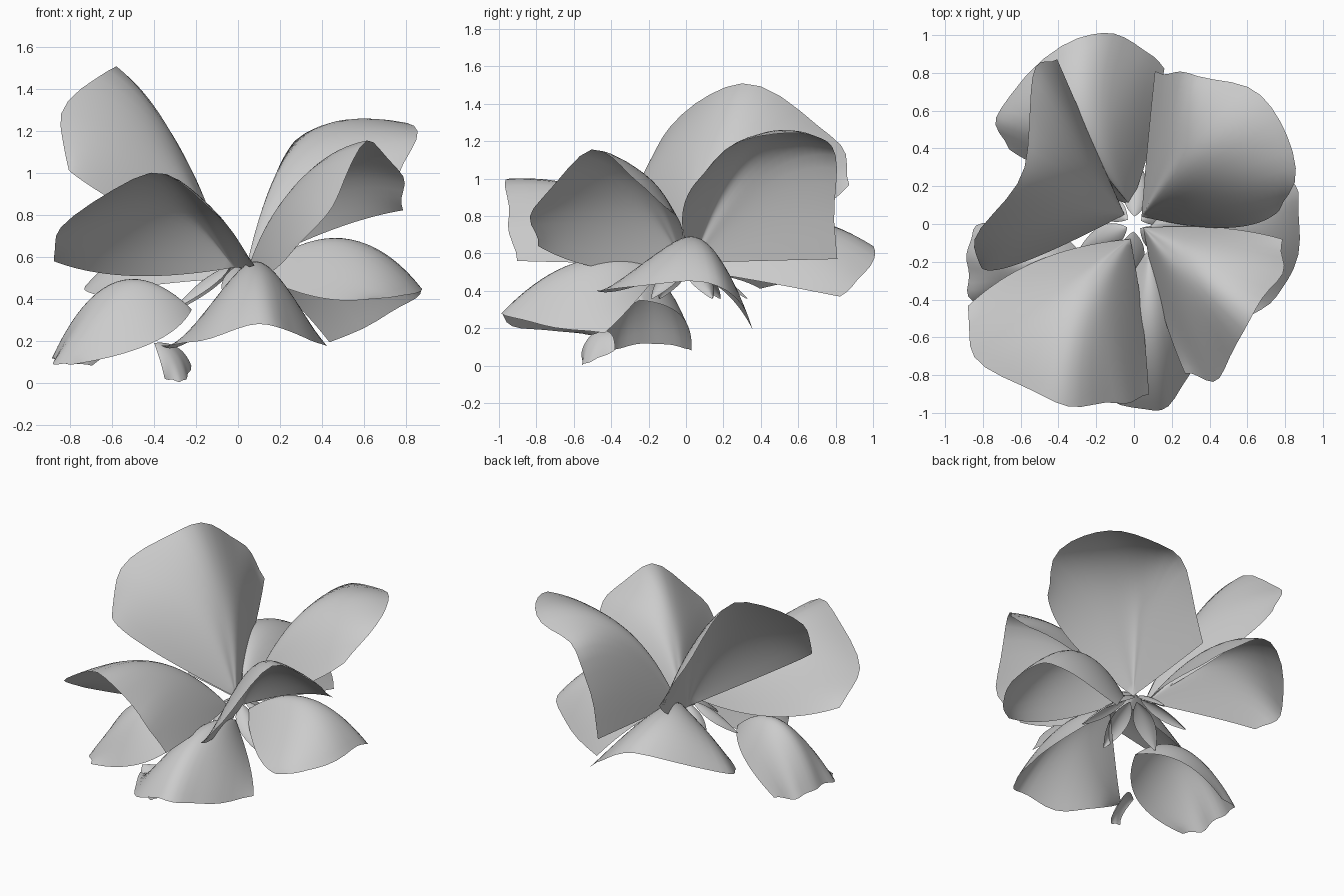
import bpy, math
from mathutils import Vector as V

if "Cube" in bpy.data.objects:
    bpy.data.objects.remove(bpy.data.objects["Cube"])

N = 20  # patch resolution


def quad(a, b, c, t):
    """Smooth curve passing through a, b, c."""
    return a * (2 * (t - .5) * (t - 1)) + b * (4 * t * (1 - t)) + c * (2 * t * (t - .5))


def spline(pts, t):
    """Smooth curve through any number of points."""
    n = len(pts) - 1
    i = min(int(t * n), n - 1)
    f = t * n - i
    b, c = pts[i], pts[i + 1]
    a = pts[i - 1] if i > 0 else b * 2 - c
    d = pts[i + 2] if i + 2 <= n else c * 2 - b
    return (b * 2 + (c - a) * f + (a * 2 - b * 5 + c * 4 - d) * f ** 2
            + (b * 3 - a - c * 3 + d) * f ** 3) * .5


def petal(name, base, mid, rim, ripple=0.01, seed=0):
    """Fan-shaped sheet from a base point through a middle row to an outer rim."""
    base, mid, rim = V(base), [V(p) for p in mid], [V(p) for p in rim]
    verts, faces = [base], []
    for i in range(1, N + 1):
        for j in range(N + 1):
            u, v = i / N, j / N
            p = quad(base, quad(*mid, v), spline(rim, v), u)
            # gentle crinkling near the outer edge
            p += (p - base).normalized() * ripple * u ** 3 * math.sin(v * 23 + seed)
            verts.append(p)
    idx = lambda i, j: 1 + (i - 1) * (N + 1) + j
    for j in range(N):
        faces.append((0, idx(1, j), idx(1, j + 1)))
        for i in range(1, N):
            faces.append((idx(i, j), idx(i + 1, j), idx(i + 1, j + 1), idx(i, j + 1)))
    me = bpy.data.meshes.new(name)
    me.from_pydata([tuple(p) for p in verts], [], faces)
    for f in me.polygons:
        f.use_smooth = True
    ob = bpy.data.objects.new(name, me)
    bpy.context.collection.objects.link(ob)


# Upper whorl: four large raised petals
petal("tall_left_petal", (-.05, .05, .55),
      [(-.58, -.2, .86), (-.31, .2, 1.16), (-.28, .58, .76)],
      [(-.8, -.23, 1.01), (-.84, -.08, 1.28), (-.58, .3, 1.51), (-.54, .78, 1.23), (-.41, .88, .97)], seed=1)
petal("back_right_petal", (.04, .04, .55),
      [(.07, .4, .56), (.27, .36, 1.13), (.5, -.02, .8)],
      [(.11, .8, .57), (.19, .8, .9), (.32, .79, 1.16), (.6, .72, 1.21),
       (.79, .53, 1.25), (.85, .24, 1.17), (.77, .07, 1.0)], seed=2)
petal("front_right_petal", (.05, -.02, .55),
      [(.14, -.43, .52), (.3, -.25, .97), (.45, -.02, .73)],
      [(.27, -.79, .64), (.45, -.81, .84), (.61, -.5, 1.15), (.78, -.26, .98), (.78, -.08, .82)], seed=3)
petal("front_left_petal", (-.02, -.08, .55),
      [(.04, -.45, .55), (-.28, -.42, .9), (-.5, -.19, .51)],
      [(.08, -.91, .56), (-.1, -.95, .8), (-.42, -.94, 1.0), (-.84, -.7, .74), (-.87, -.43, .58)], seed=4)

# Lower whorl: drooping petals
petal("lower_back_petal", (-.02, .1, .5),
      [(-.45, .28, .46), (-.25, .5, .78), (.08, .4, .45)],
      [(-.67, .4, .41), (-.71, .62, .48), (-.3, .99, .65), (0, .96, .5), (.16, .82, .37)], seed=5)
petal("lower_right_petal", (.08, -.02, .52),
      [(.37, -.32, .41), (.5, .03, .69), (.25, .2, .4)],
      [(.63, -.48, .4), (.82, -.3, .42), (.88, .07, .45), (.78, .27, .36), (.44, .36, .19)], seed=6)
petal("lower_front_petal", (.08, -.14, .5),
      [(-.2, -.4, .22), (.07, -.56, .56), (.3, -.3, .31)],
      [(-.36, -.55, .18), (-.18, -.88, .2), (.1, -.99, .28), (.28, -.83, .23), (.43, -.44, .17)], seed=7)
petal("lower_left_petal", (-.22, -.25, .35),
      [(-.41, -.46, .19), (-.58, -.22, .48), (-.42, -.03, .27)],
      [(-.79, -.47, .09), (-.87, -.38, .09), (-.88, -.2, .12), (-.85, -.03, .1), (-.7, .03, .08)], seed=8)

# Small curled petal beneath the front
petal("curled_petal", (-.4, -.48, .19),
      [(-.37, -.55, .1), (-.31, -.5, .14), (-.29, -.4, .17)],
      [(-.35, -.55, .02), (-.26, -.54, .01), (-.22, -.38, .08)], ripple=.004)

# Ring of pointed sepals at the centre
for k in range(6):
    a = k * math.tau / 6 + .45
    ring = lambda r, da, z: (r * math.cos(a + da), r * math.sin(a + da), z)
    petal(f"sepal_{k + 1}", ring(.04, 0, .56),
          [ring(.17, -.4, .47), ring(.18, 0, .49), ring(.17, .4, .47)],
          [ring(.32, -.02, .36), ring(.33, 0, .36), ring(.32, .02, .36)], ripple=0)
